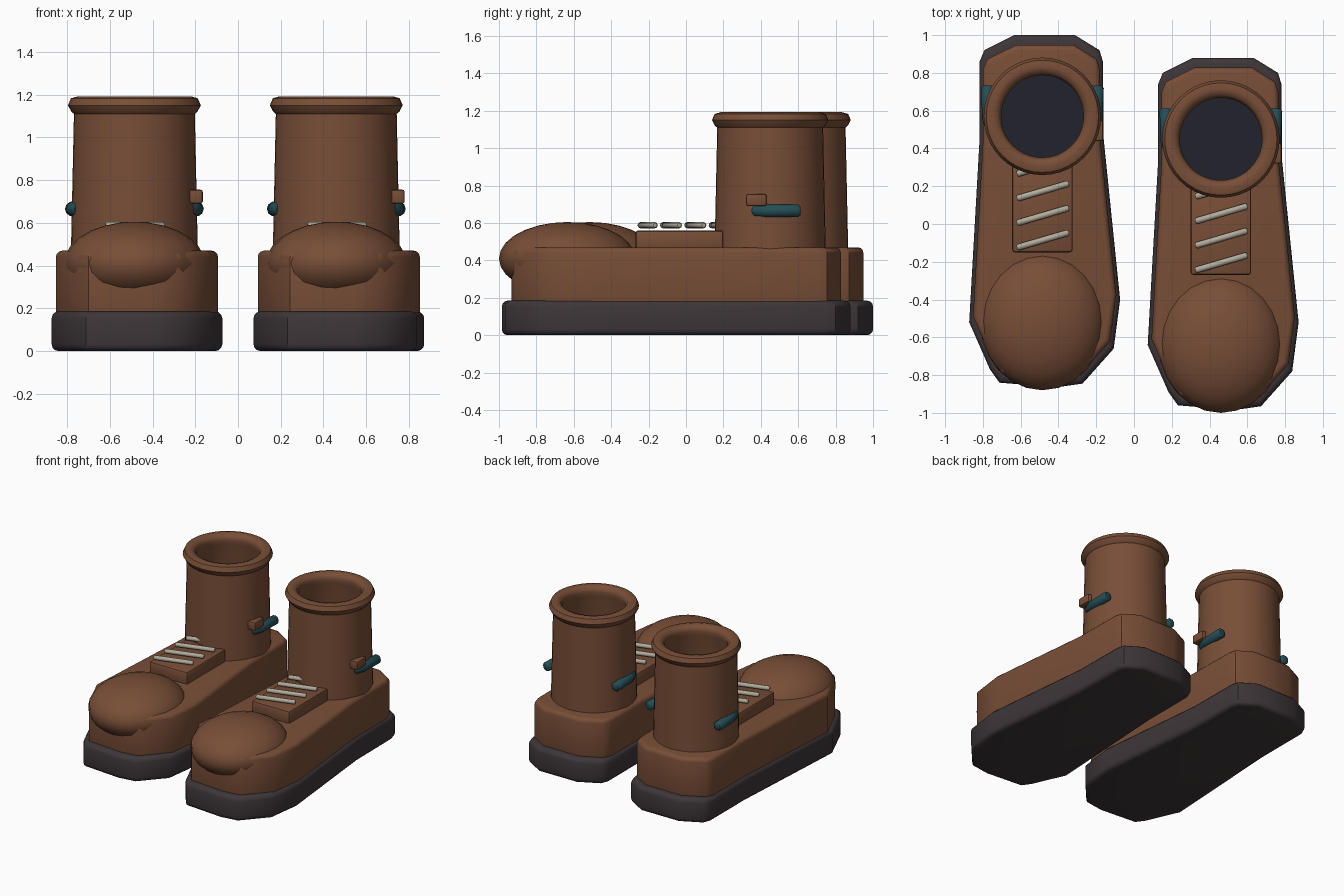
import bpy, bmesh, math
from mathutils import Vector, Matrix

if "Cube" in bpy.data.objects:
    bpy.data.objects.remove(bpy.data.objects["Cube"])


def mat(name, rgb):
    m = bpy.data.materials.new(name)
    m.diffuse_color = (*rgb, 1)
    m.use_nodes = True
    m.node_tree.nodes["Principled BSDF"].inputs["Base Color"].default_value = m.diffuse_color
    return m


LEATHER = mat("brown leather", (0.188, 0.076, 0.038))
RUBBER = mat("dark rubber", (0.048, 0.037, 0.040))
TEAL = mat("teal strap", (0.018, 0.076, 0.093))
LACE = mat("pale lace", (0.445, 0.413, 0.328))
LINING = mat("dark lining", (0.016, 0.016, 0.027))

# Boot outline seen from above, in boot coordinates
OUTLINE = [(-0.345, 0.80), (-0.32, 0.86), (-0.16, 0.94), (0.16, 0.94), (0.29, 0.86),
           (0.308, 0.80), (0.312, 0.39), (0.399, -0.46), (0.365, -0.72), (0.20, -0.905),
           (0.06, -0.925), (-0.24, -0.90), (-0.29, -0.83), (-0.40, -0.58), (-0.345, 0.39)]
SHAFT = Vector((-0.0125, 0.51, 0))


def finish(bm, name, material, origin, angle=35):
    bmesh.ops.recalc_face_normals(bm, faces=bm.faces)
    me = bpy.data.meshes.new(name)
    bm.to_mesh(me)
    bm.free()
    ob = bpy.data.objects.new(name, me)
    ob.location = origin
    me.materials.append(material)
    bpy.context.collection.objects.link(ob)
    bpy.ops.object.select_all(action='DESELECT')
    ob.select_set(True)
    bpy.context.view_layer.objects.active = ob
    bpy.ops.object.shade_smooth_by_angle(angle=math.radians(angle))
    return ob


def slab(name, material, origin, sx, sy, z0, z1, bevel):
    """Extruded boot outline with rounded top and bottom rims."""
    bm = bmesh.new()
    face = bm.faces.new([bm.verts.new((x * sx, y * sy, z0)) for x, y in OUTLINE])
    ext = bmesh.ops.extrude_face_region(bm, geom=[face], use_keep_orig=True)
    for v in ext["geom"]:
        if isinstance(v, bmesh.types.BMVert):
            v.co.z = z1
    rims = [e for e in bm.edges if abs(e.verts[0].co.z - e.verts[1].co.z) < 1e-5]
    bmesh.ops.bevel(bm, geom=rims, offset=bevel, segments=3, profile=0.5,
                    affect='EDGES', clamp_overlap=True)
    finish(bm, name, material, origin, 40)


def box(name, material, origin, lo, hi, bevel):
    lo, hi = Vector(lo), Vector(hi)
    bm = bmesh.new()
    bmesh.ops.create_cube(bm, size=1, matrix=Matrix.Translation((lo + hi) / 2)
                          @ Matrix.Diagonal((*(hi - lo), 1)))
    bmesh.ops.bevel(bm, geom=bm.edges[:], offset=bevel, segments=2, profile=0.5,
                    affect='EDGES')
    finish(bm, name, material, origin)


def lathe(name, material, origin, profile, steps=40):
    bm = bmesh.new()
    vs = [bm.verts.new((r, 0, z)) for r, z in profile]
    es = [bm.edges.new(p) for p in zip(vs, vs[1:])]
    bmesh.ops.spin(bm, geom=vs + es, cent=(0, 0, 0), axis=(0, 0, 1),
                   angle=math.tau, steps=steps, use_duplicate=False)
    bmesh.ops.remove_doubles(bm, verts=bm.verts[:], dist=1e-4)
    finish(bm, name, material, origin, 50)


def tube(name, material, origin, path, radii, sides=10):
    """Round tube along a path; small end radii give rounded tips."""
    bm = bmesh.new()
    pts = [Vector(p) for p in path]
    rings = []
    for i, p in enumerate(pts):
        d = (pts[min(i + 1, len(pts) - 1)] - pts[max(i - 1, 0)]).normalized()
        side = d.cross(Vector((0, 0, 1))).normalized()
        up = side.cross(d)
        rings.append([bm.verts.new(p + radii[i] * (side * math.cos(a) + up * math.sin(a)))
                      for a in (math.tau * k / sides for k in range(sides))])
    for a, b in zip(rings, rings[1:]):
        for k in range(sides):
            n = (k + 1) % sides
            bm.faces.new((a[k], a[n], b[n], b[k]))
    bm.faces.new(rings[0])
    bm.faces.new(rings[-1])
    finish(bm, name, material, origin, 50)


def boot(side, origin):
    o = Vector(origin)
    # Sole and upper
    slab(side + "_sole", RUBBER, o, 1, 1, 0, 0.185, 0.032)
    slab(side + "_upper", LEATHER, o, 0.95, 0.945, 0.15, 0.47, 0.03)

    # Domed toe cap
    bm = bmesh.new()
    bmesh.ops.create_uvsphere(bm, u_segments=24, v_segments=14, radius=1,
                              matrix=Matrix.Translation((-0.0125, -0.575, 0.41))
                              @ Matrix.Diagonal((0.33, 0.365, 0.195, 1)))
    finish(bm, side + "_toe_cap", LEATHER, o, 60)

    # Hollow shaft with a rolled collar, and the dark inside floor
    lathe(side + "_shaft", LEATHER, o + SHAFT,
          [(0.298, 0.42), (0.283, 1.11), (0.295, 1.12), (0.311, 1.15), (0.297, 1.183),
           (0.265, 1.192), (0.233, 1.183), (0.218, 1.15), (0.230, 1.115), (0.235, 0.49)])
    bm = bmesh.new()
    bmesh.ops.create_circle(bm, cap_ends=True, segments=40, radius=0.236,
                            matrix=Matrix.Translation((0, 0, 0.50)))
    finish(bm, side + "_inner_floor", LINING, o + SHAFT)

    # Tongue and slanted laces
    box(side + "_tongue", LEATHER, o, (-0.1725, -0.21, 0.455), (0.1475, 0.26, 0.56), 0.015)
    for i in range(4):
        y = -0.185 + 0.13 * i
        tube(f"{side}_lace_{i + 1}", LACE, o,
             [(-0.1475, y, 0.588), (-0.14, y + 0.002, 0.588),
              (0.12, y + 0.078, 0.588), (0.1275, y + 0.08, 0.588)],
             [0.011, 0.017, 0.017, 0.011], 8)

    # Strap stubs on both sides of the shaft, buckle on one side
    for s, tag in ((-1, "left"), (1, "right")):
        path = [(0.258, 0.42), (0.262, 0.43), (0.283, 0.50), (0.290, 0.66), (0.290, 0.672)]
        tube(f"{side}_strap_{tag}", TEAL, o,
             [(s * x - 0.0125, y, 0.665) for x, y in path],
             [0.024, 0.034, 0.036, 0.035, 0.024])
    box(side + "_buckle", LEATHER, o, (0.24, 0.38, 0.69), (0.3075, 0.49, 0.755), 0.01)


boot("left", (-0.4725, 0.06, 0))
boot("right", (0.4725, -0.06, 0))
